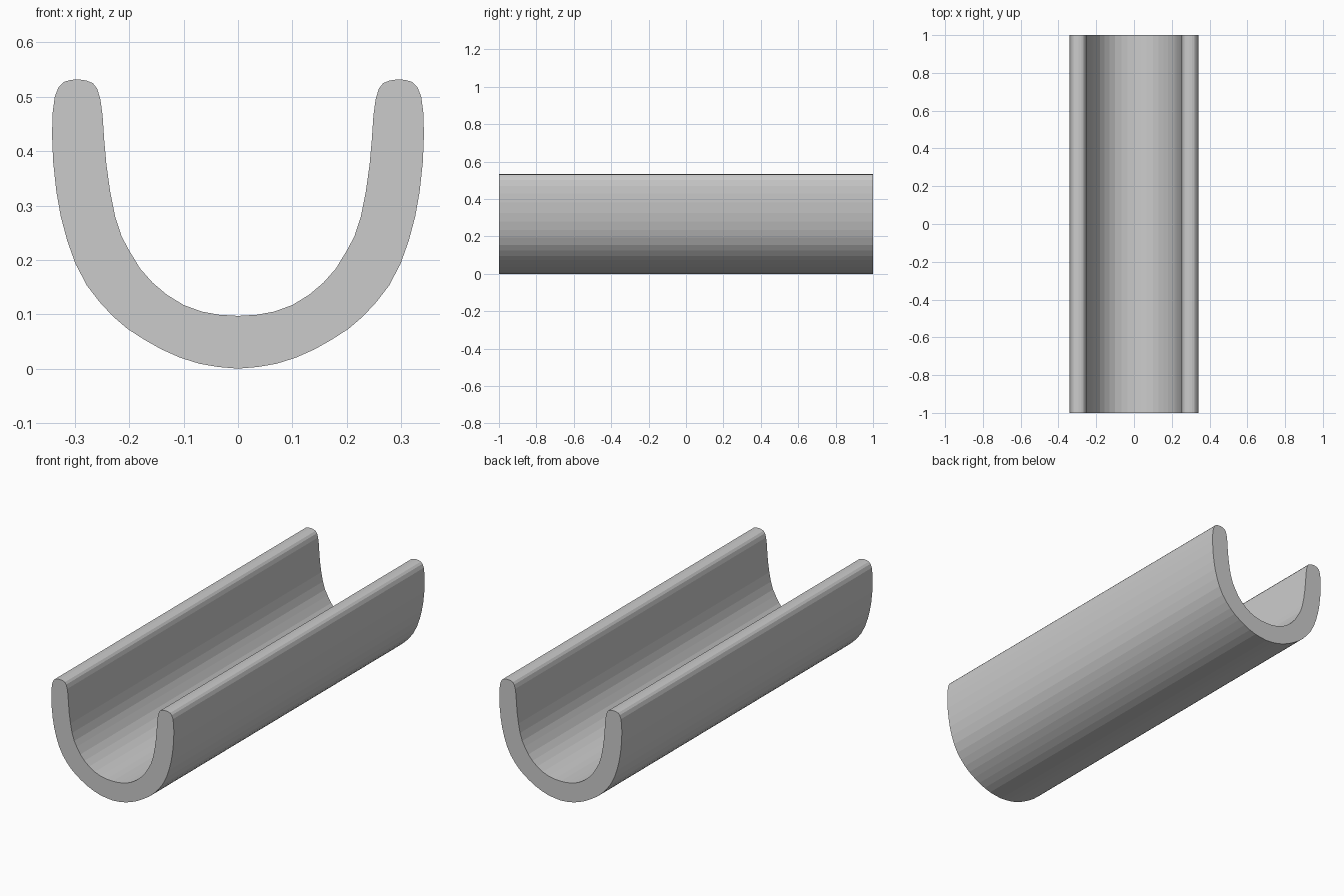
import bpy, bmesh
from mathutils import Vector

# Right half of the U cross-section (x, z): outer wall, rounded lip, inner wall
half = [(0, 0), (0.036, 0.003), (0.071, 0.009), (0.106, 0.02), (0.14, 0.035),
        (0.172, 0.053), (0.203, 0.073), (0.23, 0.096), (0.255, 0.123),
        (0.278, 0.153), (0.299, 0.193), (0.314, 0.235), (0.326, 0.28),
        (0.334, 0.325), (0.34, 0.38), (0.342, 0.43), (0.341, 0.47),
        (0.337, 0.5), (0.33, 0.518), (0.321, 0.527), (0.308, 0.531),
        (0.294, 0.532), (0.279, 0.53), (0.267, 0.525), (0.259, 0.515),
        (0.253, 0.495), (0.249, 0.465), (0.246, 0.42), (0.242, 0.375),
        (0.235, 0.325), (0.226, 0.28), (0.214, 0.243), (0.2, 0.217),
        (0.18, 0.184), (0.157, 0.158), (0.131, 0.136), (0.1, 0.117),
        (0.067, 0.105), (0.034, 0.099), (0, 0.097)]

# Mirror to the left side, skipping the two points on the centre line
profile = half + [(-x, z) for x, z in reversed(half[1:-1])]

# Half-pipe channel: closed profile extruded along y
bm = bmesh.new()
face = bm.faces.new([bm.verts.new((x, -1, z)) for x, z in profile])
ext = bmesh.ops.extrude_face_region(bm, geom=[face], use_keep_orig=True)
verts = [g for g in ext["geom"] if isinstance(g, bmesh.types.BMVert)]
bmesh.ops.translate(bm, verts=verts, vec=Vector((0, 2, 0)))
bmesh.ops.recalc_face_normals(bm, faces=bm.faces[:])

mesh = bpy.data.meshes.new("channel")
bm.to_mesh(mesh)
bm.free()
obj = bpy.data.objects.new("channel", mesh)
bpy.context.collection.objects.link(obj)
